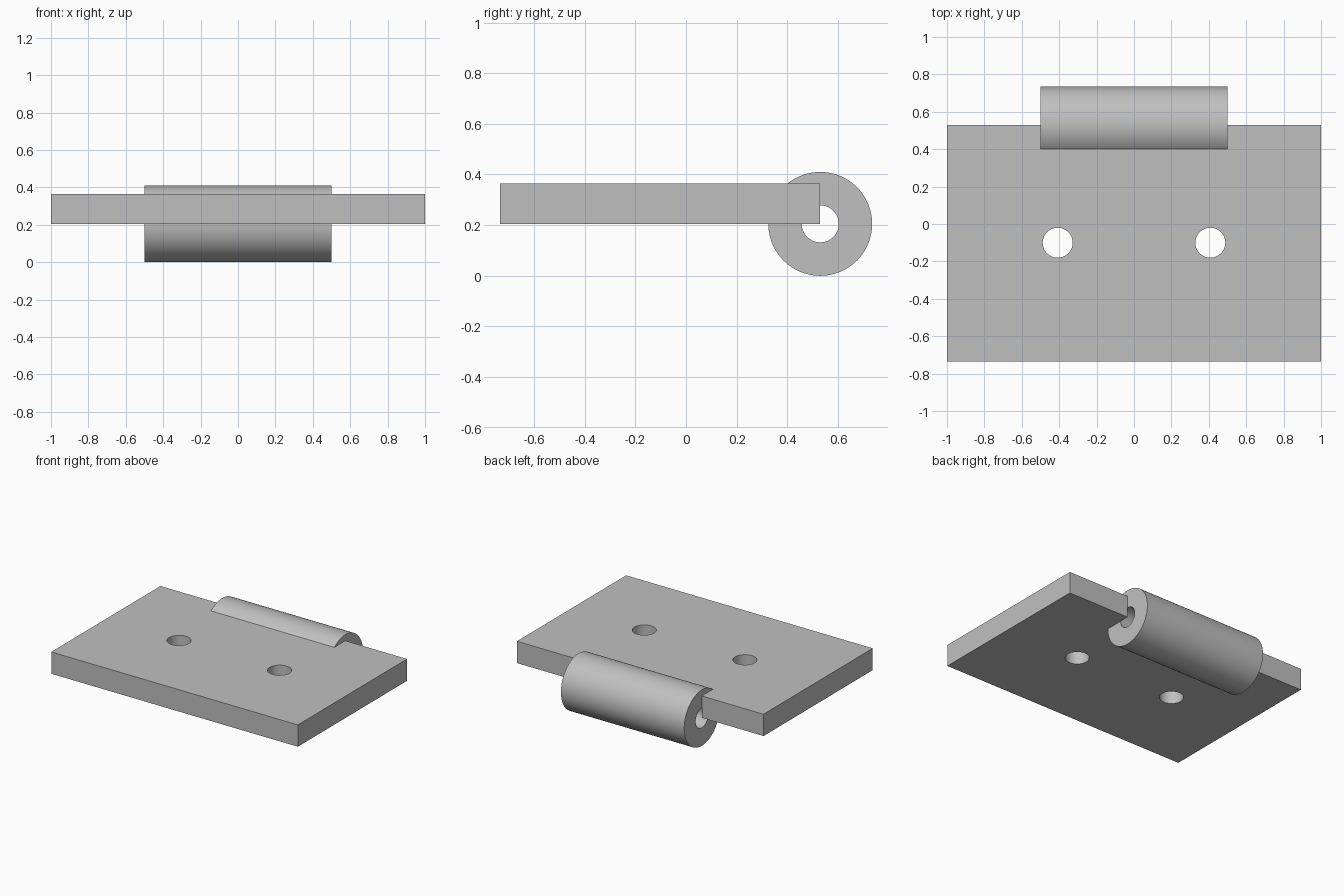
import bpy
import math

cube = bpy.data.objects.get("Cube")
if cube:
    bpy.data.objects.remove(cube, do_unlink=True)

BARREL_Y, BARREL_Z, BARREL_R, BORE_R = 0.53, 0.205, 0.205, 0.073
PLATE_FRONT, PLATE_TOP = -0.735, 0.365
HOLE_X, HOLE_Y, HOLE_R = 0.408, -0.1, 0.08

# Plain grey metal
grey = bpy.data.materials.new("grey_metal")
grey.use_nodes = True
colour = (0.53, 0.53, 0.53, 1)
grey.diffuse_color = colour
grey.node_tree.nodes["Principled BSDF"].inputs["Base Color"].default_value = colour


def cylinder(name, radius, length, location, along_x=False):
    rotation = (0, math.pi / 2, 0) if along_x else (0, 0, 0)
    bpy.ops.mesh.primitive_cylinder_add(
        vertices=96, radius=radius, depth=length, location=location, rotation=rotation)
    obj = bpy.context.object
    obj.name = name
    obj.data.materials.append(grey)
    return obj


def combine(target, tool, operation):
    mod = target.modifiers.new(operation.lower(), 'BOOLEAN')
    mod.operation = operation
    mod.solver = 'EXACT'
    mod.object = tool
    bpy.ops.object.select_all(action='DESELECT')
    target.select_set(True)
    bpy.context.view_layer.objects.active = target
    bpy.ops.object.modifier_apply(modifier=mod.name)
    bpy.data.objects.remove(tool, do_unlink=True)


# Flat leaf plate
bpy.ops.mesh.primitive_cube_add(
    size=1, location=(0, (PLATE_FRONT + BARREL_Y) / 2, (BARREL_Z + PLATE_TOP) / 2))
leaf = bpy.context.object
leaf.name = "hinge_leaf"
leaf.scale = (2, BARREL_Y - PLATE_FRONT, PLATE_TOP - BARREL_Z)
bpy.ops.object.transform_apply(location=True, rotation=True, scale=True)
leaf.data.materials.append(grey)

# Knuckle barrel joined to the back edge, then its pin bore
axis = (0, BARREL_Y, BARREL_Z)
combine(leaf, cylinder("barrel", BARREL_R, 1.0, axis, True), 'UNION')
combine(leaf, cylinder("pin_bore", BORE_R, 1.001, axis, True), 'DIFFERENCE')

# Two screw holes
for side in (-1, 1):
    hole = cylinder("screw_hole", HOLE_R, 1, (side * HOLE_X, HOLE_Y, BARREL_Z))
    combine(leaf, hole, 'DIFFERENCE')

# Smooth curved walls, sharp edges
bpy.ops.object.select_all(action='DESELECT')
leaf.select_set(True)
bpy.context.view_layer.objects.active = leaf
bpy.ops.object.shade_smooth_by_angle(angle=math.radians(30))
